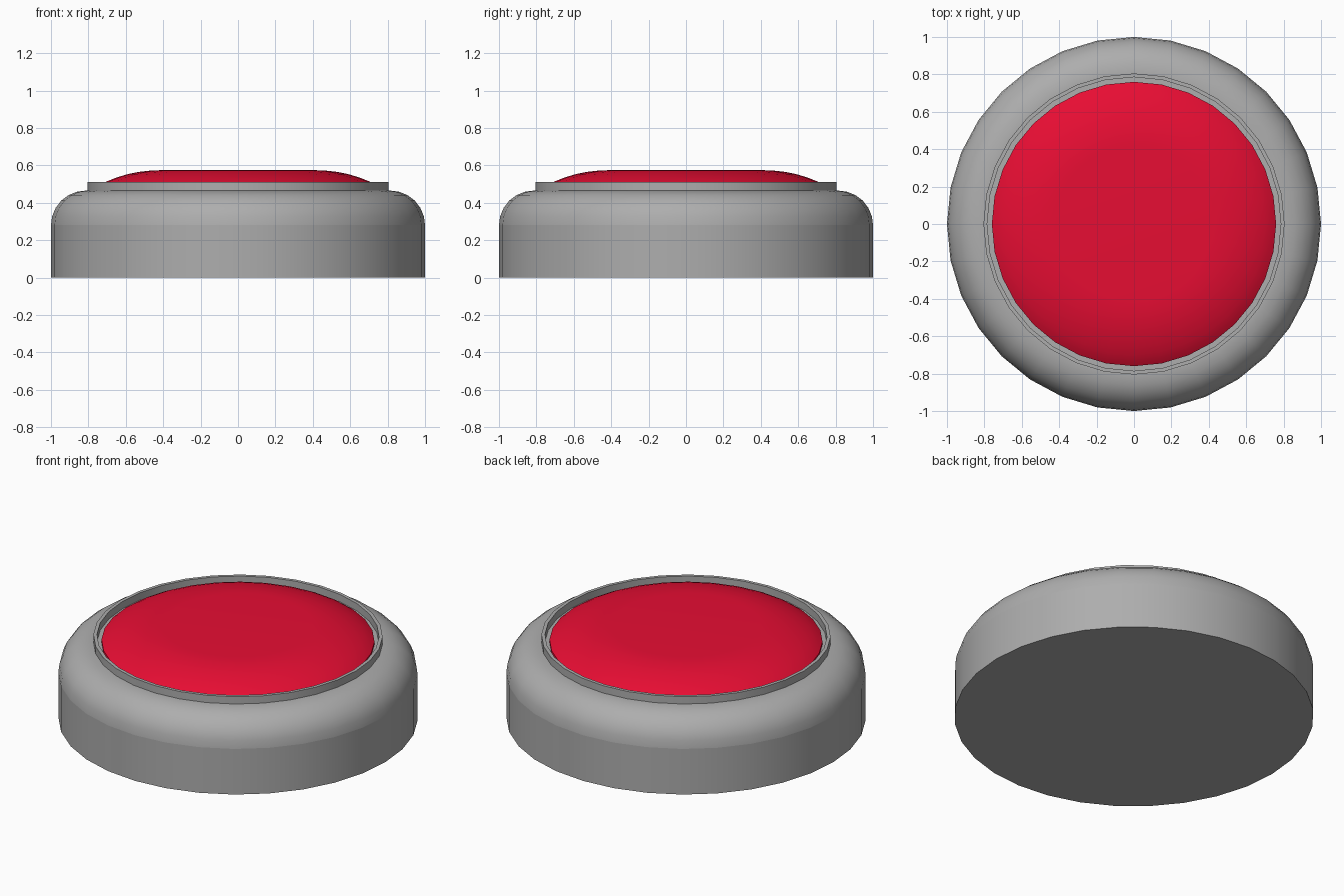
import bpy, bmesh
from math import sin, cos, pi, radians

if "Cube" in bpy.data.objects:
    bpy.data.objects.remove(bpy.data.objects["Cube"])

SEGS = 32


def lathe(name, profile, color):
    """Revolve (radius, z) points about z; cap the open ends flat."""
    bm = bmesh.new()
    rings = [[bm.verts.new((r * cos(2 * pi * i / SEGS), r * sin(2 * pi * i / SEGS), z))
              for i in range(SEGS)] for r, z in profile]
    for a, b in zip(rings, rings[1:]):
        for i in range(SEGS):
            j = (i + 1) % SEGS
            bm.faces.new((a[i], a[j], b[j], b[i]))
    bm.faces.new(rings[0][::-1])
    bm.faces.new(rings[-1])
    bmesh.ops.recalc_face_normals(bm, faces=bm.faces)
    mesh = bpy.data.meshes.new(name)
    bm.to_mesh(mesh)
    bm.free()
    obj = bpy.data.objects.new(name, mesh)
    bpy.context.collection.objects.link(obj)
    mat = bpy.data.materials.new(name + "_material")
    mat.diffuse_color = color
    mat.use_nodes = True
    mat.node_tree.nodes["Principled BSDF"].inputs["Base Color"].default_value = mat.diffuse_color
    mesh.materials.append(mat)
    bpy.ops.object.select_all(action='DESELECT')
    obj.select_set(True)
    bpy.context.view_layer.objects.active = obj
    bpy.ops.object.shade_smooth_by_angle(angle=radians(30))
    return obj


# Housing: straight wall, rounded shoulder, raised thin lip and recessed floor
shoulder = [(0.815 + 0.185 * cos(a), 0.28 + 0.185 * sin(a))
            for a in (pi / 2 * k / 6 for k in range(7))]
lip = [(0.805, 0.465), (0.805, 0.51), (0.785, 0.51), (0.785, 0.465)]
housing = lathe("housing", [(1.0, 0.0)] + shoulder + lip, (0.42, 0.42, 0.42, 1.0))

# Crease where the wall meets the shoulder
verts = housing.data.vertices
for edge in housing.data.edges:
    if all(abs(verts[v].co.z - 0.28) < 0.001 for v in edge.vertices):
        edge.use_edge_sharp = True

# Push button: shallow dome with a flat centre
dome = [(0.76, 0.455), (0.76, 0.48), (0.735, 0.497), (0.70, 0.515), (0.65, 0.535),
        (0.59, 0.553), (0.53, 0.565), (0.47, 0.572), (0.42, 0.574)]
lathe("push_button", dome, (0.8, 0.004, 0.033, 1.0))
